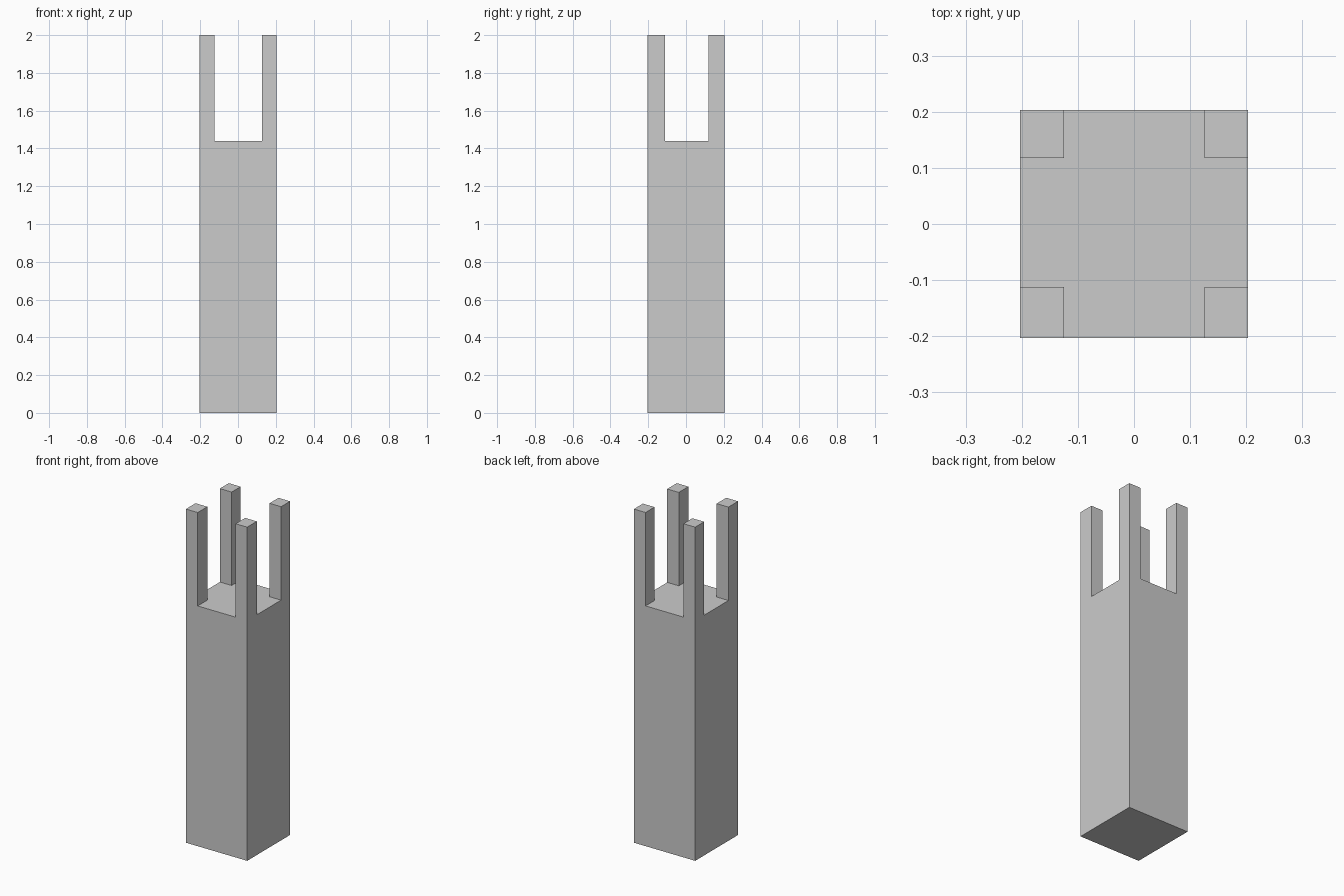
import bpy, bmesh

if "Cube" in bpy.data.objects:
    bpy.data.objects.remove(bpy.data.objects["Cube"])

H = 0.203                      # half width of the post
XS = (-H, -0.125, 0.126, H)    # grid lines splitting the top into corners
YS = (-H, -0.112, 0.118, H)
SHOULDER, TOP = 1.44, 2.0


def add_object(name, bm):
    bmesh.ops.recalc_face_normals(bm, faces=bm.faces[:])
    mesh = bpy.data.meshes.new(name)
    bm.to_mesh(mesh)
    bm.free()
    obj = bpy.data.objects.new(name, mesh)
    bpy.context.collection.objects.link(obj)


def raise_faces(bm, faces, height):
    ext = bmesh.ops.extrude_face_region(bm, geom=faces)["geom"]
    verts = [e for e in ext if isinstance(e, bmesh.types.BMVert)]
    bmesh.ops.translate(bm, verts=verts, vec=(0, 0, height))
    return [e for e in ext if isinstance(e, bmesh.types.BMFace)]


# Post: a 3 x 3 base grid raised to the shoulder
bm = bmesh.new()
grid = [[bm.verts.new((x, y, 0)) for y in YS] for x in XS]
base = [bm.faces.new((grid[i][j], grid[i + 1][j], grid[i + 1][j + 1], grid[i][j + 1]))
        for i in range(3) for j in range(3)]
top = raise_faces(bm, base, SHOULDER)
# extrusion removes the source faces, so close the underside with one face
bm.faces.ensure_lookup_table()
if not any(all(v.co.z == 0 for v in f.verts) for f in bm.faces):
    rim = [e for e in bm.edges if e.is_boundary and all(v.co.z == 0 for v in e.verts)]
    bmesh.ops.contextual_create(bm, geom=rim)

# Corner prongs: raise the four corner cells of the top
for f in top:
    c = f.calc_center_median()
    if abs(c.x) > 0.12 and abs(c.y) > 0.11:
        raise_faces(bm, [f], TOP - SHOULDER)
        if f.is_valid:
            bm.faces.remove(f)

# Merge coplanar cells into clean flat sides
bmesh.ops.recalc_face_normals(bm, faces=bm.faces[:])
bmesh.ops.dissolve_limit(bm, angle_limit=0.01, verts=bm.verts[:], edges=bm.edges[:])
add_object("pronged_post", bm)
